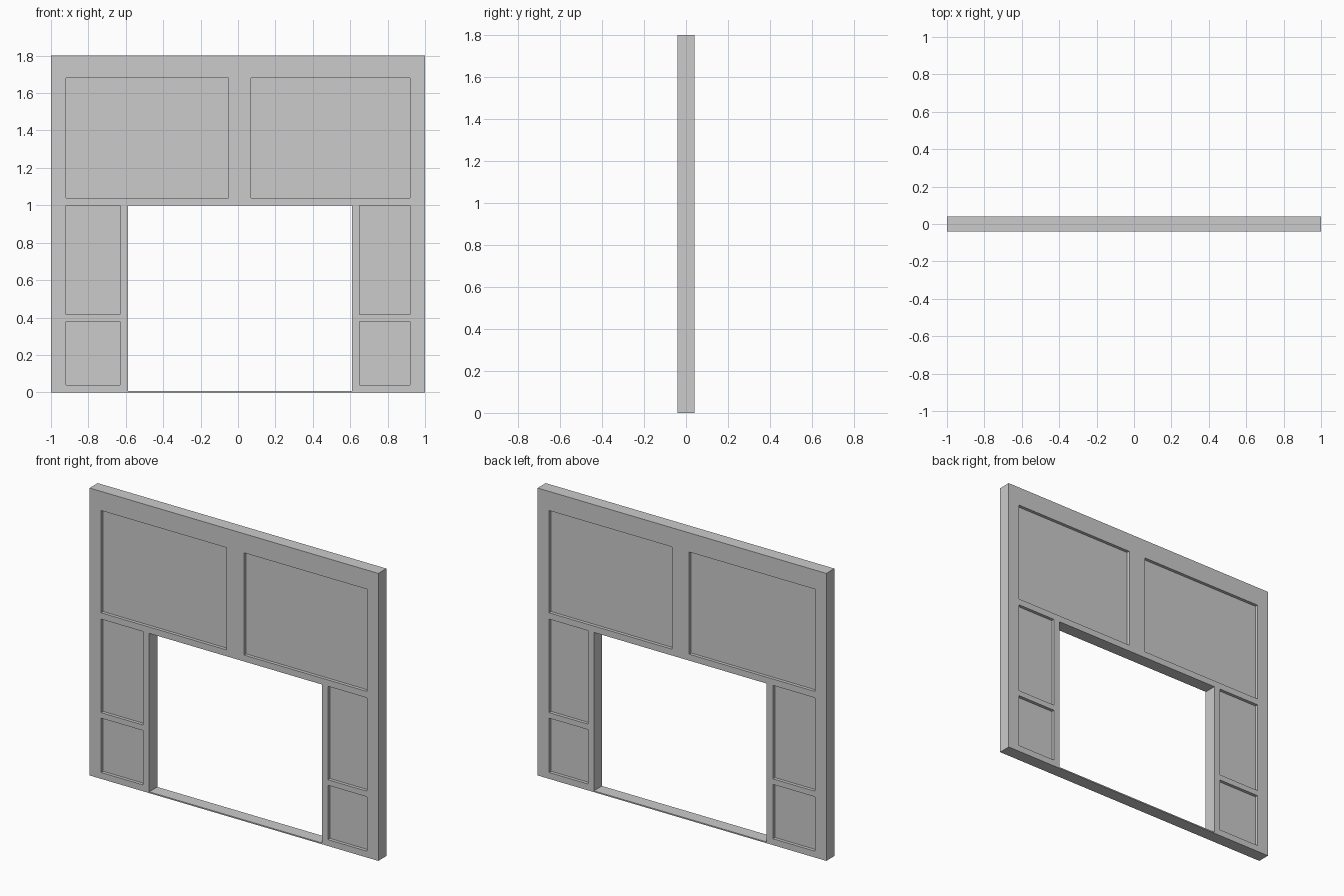
import bpy, bmesh
from mathutils import Matrix, Vector

if "Cube" in bpy.data.objects:
    bpy.data.objects.remove(bpy.data.objects["Cube"])

HALF = 0.04      # half wall thickness
DEPTH = 0.02     # panel recess depth


def add_box(bm, x0, x1, y0, y1, z0, z1):
    centre = Vector(((x0 + x1) / 2, (y0 + y1) / 2, (z0 + z1) / 2))
    size = Matrix.Diagonal((x1 - x0, y1 - y0, z1 - z0, 1))
    bmesh.ops.create_cube(bm, size=1, matrix=Matrix.Translation(centre) @ size)


def make_object(name, boxes):
    bm = bmesh.new()
    for b in boxes:
        add_box(bm, *b)
    mesh = bpy.data.meshes.new(name)
    bm.to_mesh(mesh)
    bm.free()
    obj = bpy.data.objects.new(name, mesh)
    bpy.context.collection.objects.link(obj)
    return obj


# Solid wall slab
wall = make_object("panelled_wall", [(-1, 1, -HALF, HALF, 0, 1.8)])

# Recessed panels: x range, z range
panels = [(-0.92, -0.05, 1.04, 1.68), (0.07, 0.92, 1.04, 1.68)]
for x0, x1 in ((-0.92, -0.63), (0.65, 0.92)):
    panels += [(x0, x1, 0.415, 1.0), (x0, x1, 0.04, 0.38)]

# Central opening above a thin sill, then panels on both faces
cuts = [(-0.587, 0.61, -0.1, 0.1, 0.008, 1.0)]
for x0, x1, z0, z1 in panels:
    cuts.append((x0, x1, -0.1, -HALF + DEPTH, z0, z1))
    cuts.append((x0, x1, HALF - DEPTH, 0.1, z0, z1))
cutter = make_object("opening_cutter", cuts)

# Carve the wall, then drop the cutter
mod = wall.modifiers.new("carve", 'BOOLEAN')
mod.operation = 'DIFFERENCE'
mod.solver = 'EXACT'
mod.object = cutter
bpy.context.view_layer.objects.active = wall
bpy.ops.object.modifier_apply(modifier=mod.name)
bpy.data.objects.remove(cutter)
